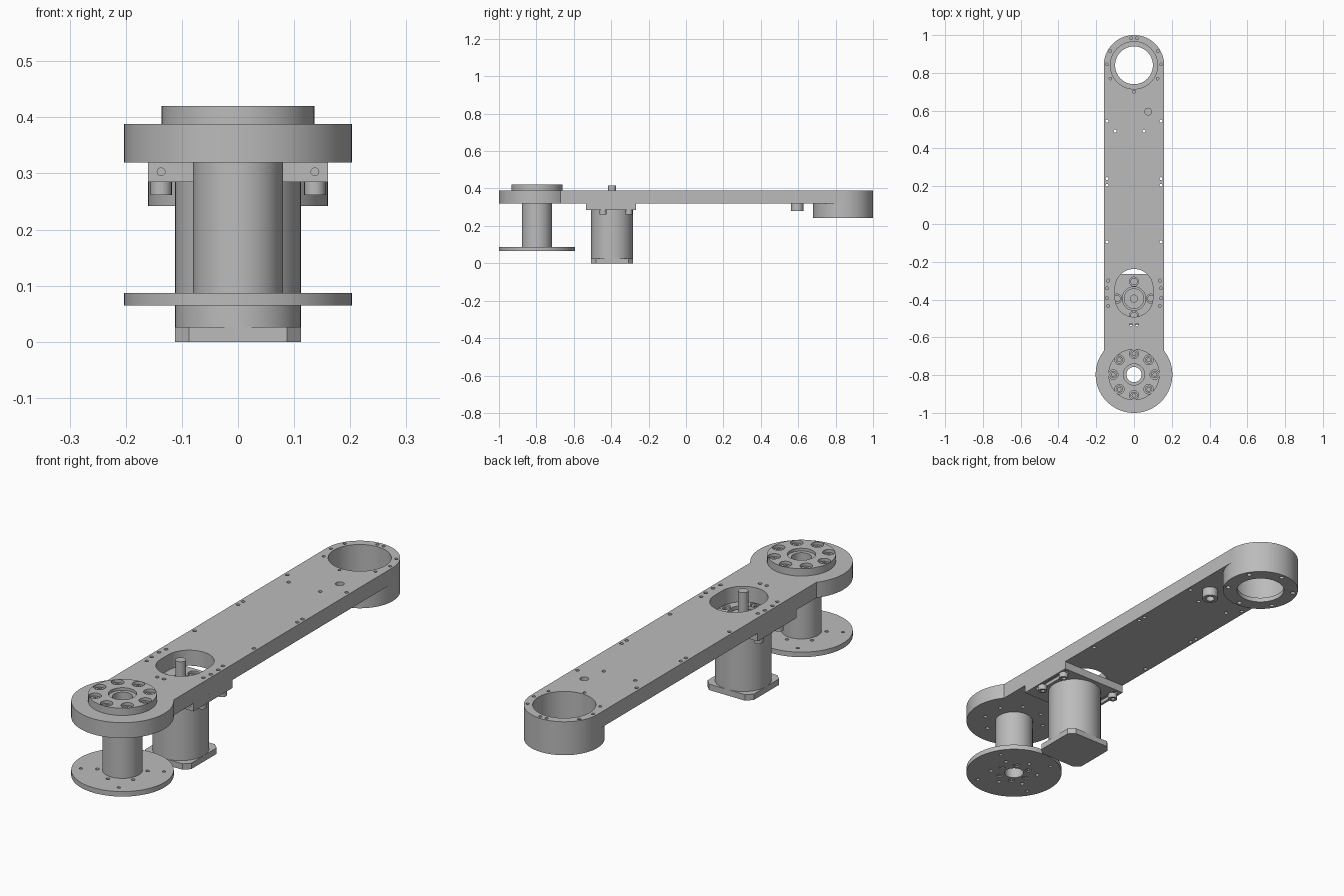
import bpy, bmesh
from math import sin, cos, pi, radians

cube = bpy.data.objects.get("Cube")
if cube:
    bpy.data.objects.remove(cube)

grey = bpy.data.materials.new("machined grey")
grey.use_nodes = True
COLOUR = (0.5, 0.5, 0.5, 1)
grey.diffuse_color = COLOUR
grey.node_tree.nodes["Principled BSDF"].inputs["Base Color"].default_value = COLOUR

HUB, MOTOR, EYE = -0.797, -0.395, 0.84   # main axes along y
parts = []


def arc(x, y, r, a0, a1, n):
    return [(x + r * cos(radians(a0 + (a1 - a0) * i / n)),
             y + r * sin(radians(a0 + (a1 - a0) * i / n))) for i in range(n + 1)]


def circle(x, y, r, n=64):
    return arc(x, y, r, 0, 360, n)[:-1]


def slot(x, y0, y1, r, n=12):
    return arc(x, y1, r, 0, 180, n) + arc(x, y0, r, 180, 360, n)


def ring_of(x, y, r, count, start=0):
    return [(x + r * cos(start + 2 * pi * i / count),
             y + r * sin(start + 2 * pi * i / count)) for i in range(count)]


def solid(name, *prisms):
    """One object from upright prisms, each (outline, bottom, top)."""
    bm = bmesh.new()
    for outline, z0, z1 in prisms:
        low = [bm.verts.new((x, y, z0)) for x, y in outline]
        high = [bm.verts.new((x, y, z1)) for x, y in outline]
        bm.faces.new(low[::-1])
        bm.faces.new(high)
        for i in range(len(low)):
            j = (i + 1) % len(low)
            bm.faces.new((low[i], low[j], high[j], high[i]))
    mesh = bpy.data.meshes.new(name)
    bm.to_mesh(mesh)
    bm.free()
    mesh.materials.append(grey)
    obj = bpy.data.objects.new(name, mesh)
    bpy.context.collection.objects.link(obj)
    parts.append(obj)
    return obj


def cut_with(obj, cutter):
    mod = obj.modifiers.new("cut", "BOOLEAN")
    mod.operation, mod.solver, mod.object = "DIFFERENCE", "EXACT", cutter
    bpy.context.view_layer.objects.active = obj
    bpy.ops.object.modifier_apply(modifier=mod.name)
    parts.remove(cutter)
    bpy.data.objects.remove(cutter)


def cut(obj, *prisms):
    cut_with(obj, solid("cutter", *prisms))


def holes(points, r, z0, z1, n=16):
    return [(circle(x, y, r, n), z0, z1) for x, y in points]


def mirrored(points):
    return [(s * x, y) for x, y in points for s in (-1, 1)]


def screw(name, x, y, r, z0, z1, socket_up=True):
    obj = solid(name, (circle(x, y, r, 24), z0, z1))
    mid = (z0 + z1) / 2
    span = (mid, z1 + 0.01) if socket_up else (z0 - 0.01, mid)
    cut(obj, (circle(x, y, r * 0.55, 6), *span))


# Arm: long beam with a wide round hub at the front
arm = solid("arm", (arc(0, EYE, 0.16, 0, 180, 48) + arc(0, HUB, 0.203, 142, 398, 72), 0.32, 0.388))
# Undercut leaves a stop block on one side of the hub
cut(arm, (arc(0, HUB, 0.158, 225, 390, 48) + arc(0, HUB, 0.26, 390, 225, 48), 0.3, 0.363))
cut(arm, (circle(0, EYE, 0.125), 0.3, 0.4), (slot(0, -0.392, -0.338, 0.1, 24), 0.3, 0.4),
    (circle(0, HUB, 0.04), 0.3, 0.4))
edge_holes = mirrored([(0.143, y) for y in (0.545, 0.24, 0.205, -0.095, -0.34, -0.392)])
small = edge_holes + mirrored([(0.016, -0.534), (0.137, -0.3), (0.137, -0.434)])
small += [(-0.1, 0.492), (0.053, 0.492)]
cut(arm, *holes(small, 0.008, 0.3, 0.4))
eye_holes = mirrored([(0.125, 0.915), (0.143, 0.845), (0.125, 0.77), (0.015, 0.983)]) + [(0, 0.7)]
cut(arm, *holes(eye_holes, 0.007, 0.35, 0.4))
cut(arm, (circle(0.075, 0.595, 0.018, 24), 0.35, 0.4))
cut(arm, *holes(ring_of(0, HUB, 0.128, 8, pi / 8), 0.008, 0.3, 0.35))

# Bearing housing below the far end
housing = solid("end_housing", (circle(0, EYE, 0.16, 96), 0.242, 0.32))
cut(housing, (circle(0, EYE, 0.125), 0.262, 0.34))
cut(housing, (circle(0, EYE, 0.1), 0.2, 0.3), *holes(ring_of(0, EYE, 0.14, 6, pi / 6), 0.01, 0.2, 0.26))

# Stop pin under the arm
pin = solid("stop_pin", (circle(0.075, 0.595, 0.033, 32), 0.28, 0.32))
cut(pin, (circle(0.075, 0.595, 0.018, 24), 0.25, 0.31))

# Clamping cap with recessed screws
cap = solid("hub_cap", (circle(0, HUB, 0.136), 0.388, 0.42))
cut(cap, (circle(0, HUB, 0.04), 0.3, 0.5))
cut(cap, (circle(0, HUB, 0.056), 0.408, 0.5), *holes(ring_of(0, HUB, 0.11, 8), 0.025, 0.392, 0.5, 32))
for x, y in ring_of(0, HUB, 0.11, 8):
    screw("cap_screw", x, y, 0.019, 0.392, 0.41)

# Hollow spindle and its mounting flange
spindle = solid("spindle", (circle(0, HUB, 0.08), 0.087, 0.32))
cut(spindle, (circle(0, HUB, 0.04), 0, 0.4))
flange = solid("bottom_flange", (circle(0, HUB, 0.203, 96), 0.065, 0.087))
cut(flange, (circle(0, HUB, 0.04), 0, 0.2), *holes(ring_of(0, HUB, 0.1, 6, pi / 6), 0.008, 0, 0.2),
    *holes(ring_of(0, HUB, 0.165, 4, -pi / 3), 0.007, 0, 0.2),
    *holes(ring_of(0, HUB, 0.065, 6), 0.014, 0, 0.08))
for x, y in ring_of(0, HUB, 0.065, 6):
    screw("flange_screw", x, y, 0.011, 0.068, 0.08, False)

# Motor plate with adjustment slots and screws
plate = solid("motor_plate", ([(-0.16, -0.535), (0.16, -0.535), (0.16, -0.266), (-0.16, -0.266)], 0.285, 0.32))
bolts = ring_of(0, MOTOR, 0.09, 4)
cut(plate, (circle(0, MOTOR, 0.062, 48), 0.2, 0.4), *holes(bolts, 0.024, 0.3, 0.4, 24),
    *[(slot(x, -0.47, -0.29, 0.012), 0.2, 0.3) for x in (-0.137, 0.137)])
front_bores = solid("cutter", *holes([(-0.137, -0.303), (0.137, -0.303)], 0.007, -0.56, -0.52))
front_bores.rotation_euler.x = -pi / 2
for v in front_bores.data.vertices:   # lay the bores along y
    v.co.y += 0
bpy.context.view_layer.update()
cut_with(plate, front_bores)
for x, y in mirrored([(0.137, -0.444), (0.137, -0.305)]):
    screw("adjust_screw", x, y, 0.019, 0.262, 0.285, False)
for x, y in bolts:
    screw("motor_bolt", x, y, 0.019, 0.3, 0.314)

# Motor: round body, chamfered square foot, pilot boss and shaft
a, c = 0.112, 0.087
foot = [(a, -c), (a, c), (c, a), (-c, a), (-a, c), (-a, -c), (-c, -a), (c, -a)]
solid("motor_foot", ([(x, y + MOTOR) for x, y in foot], 0, 0.026))
solid("motor_body", (circle(0, MOTOR, 0.112, 96), 0.026, 0.285))
solid("motor_pilot", (circle(0, MOTOR, 0.054, 48), 0.285, 0.31))
solid("motor_shaft", (circle(0, MOTOR, 0.021, 32), 0.31, 0.415))

# Smooth round walls, crisp edges
bpy.ops.object.select_all(action="DESELECT")
for obj in parts:
    obj.select_set(True)
bpy.context.view_layer.objects.active = parts[0]
bpy.ops.object.shade_smooth_by_angle(angle=radians(30))
